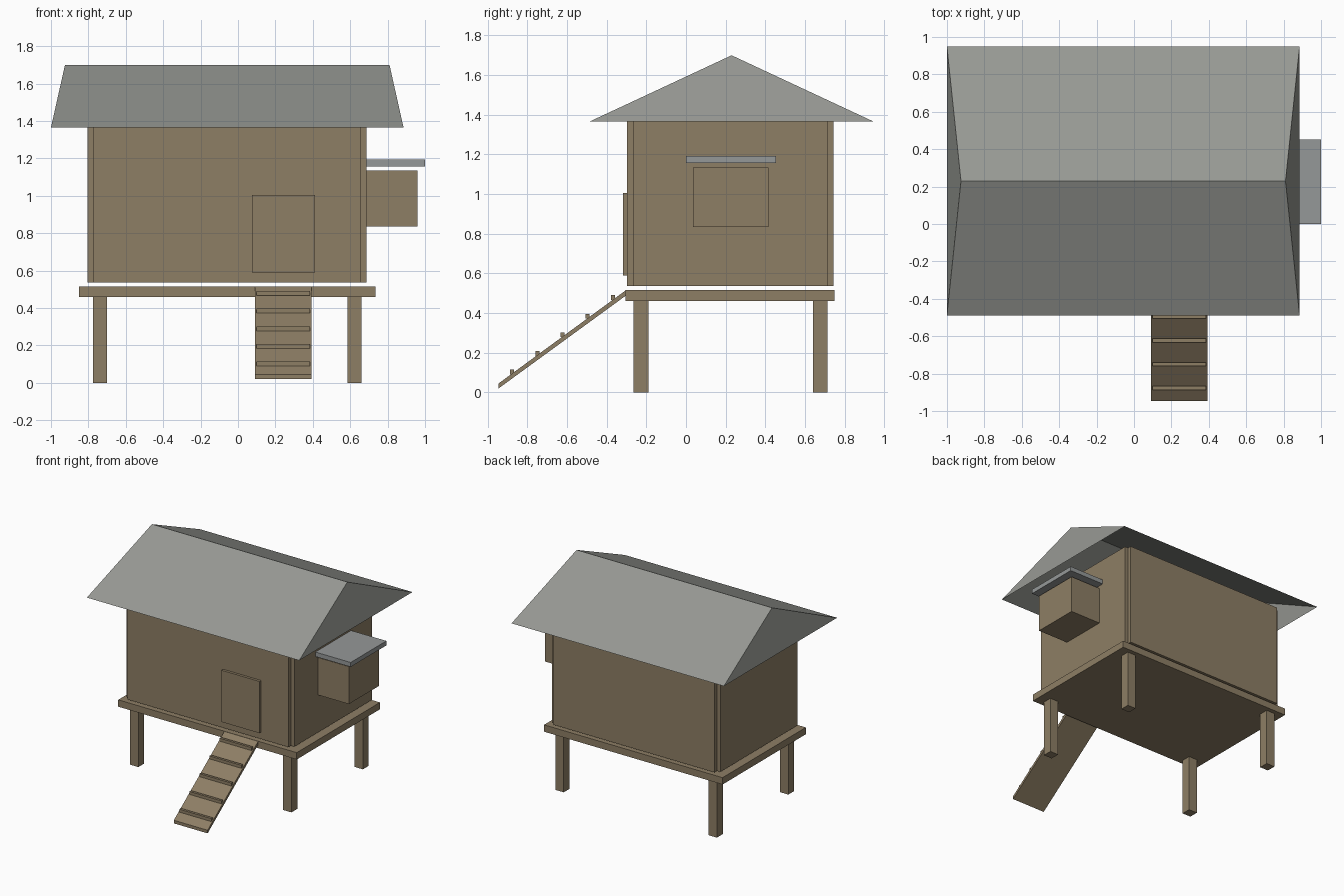
import bpy
import bmesh

default = bpy.data.objects.get("Cube")
if default:
    bpy.data.objects.remove(default, do_unlink=True)


def material(name, rgb):
    m = bpy.data.materials.new(name)
    m.use_nodes = True
    m.diffuse_color = (*rgb, 1)
    bsdf = next(n for n in m.node_tree.nodes if n.type == 'BSDF_PRINCIPLED')
    bsdf.inputs["Base Color"].default_value = (*rgb, 1)
    bsdf.inputs["Roughness"].default_value = 0.8
    return m


WOOD = material("weathered wood", (0.27, 0.21, 0.13))
ROOF = material("roof grey", (0.31, 0.32, 0.295))
LID = material("lid grey", (0.30, 0.315, 0.315))


def finish(name, bm, mat):
    mesh = bpy.data.meshes.new(name)
    bm.to_mesh(mesh)
    bm.free()
    mesh.materials.append(mat)
    obj = bpy.data.objects.new(name, mesh)
    bpy.context.collection.objects.link(obj)
    return obj


def box(name, xs, ys, zs, mat=WOOD):
    """Axis-aligned box from its low and high limits."""
    bm = bmesh.new()
    bmesh.ops.create_cube(bm, size=1)
    for v in bm.verts:
        v.co = [lim[0] if c < 0 else lim[1] for c, lim in zip(v.co, (xs, ys, zs))]
    return finish(name, bm, mat)


# Raised platform and its legs
box("platform", (-0.85, 0.735), (-0.305, 0.75), (0.46, 0.515))
for side, x in (("right", -0.775), ("left", 0.585)):
    for end, y in (("front", -0.265), ("back", 0.64)):
        box(f"{end}_{side}_leg", (x, x + 0.075), (y, y + 0.075), (0, 0.46))

# Wall panels, which leave an open notch at each corner
X0, X1, Y0, Y1, T = -0.805, 0.687, -0.297, 0.745, 0.03
HEIGHT = (0.535, 1.365)
for name, y in (("front_wall", Y0), ("back_wall", Y1 - T)):
    box(name, (X0 + T, X1 - T), (y, y + T), HEIGHT)
for name, x in (("right_wall", X0), ("left_wall", X1 - T)):
    box(name, (x, x + T), (Y0 + T, Y1 - T), HEIGHT)

# Front door
box("door", (0.075, 0.413), (-0.318, Y0), (0.59, 1.005))

# Nest box with a lid floating just above it
box("nest_box", (X1 - T, 0.96), (0.035, 0.415), (0.835, 1.135))
box("nest_box_lid", (X1, 1.0), (0.0, 0.453), (1.157, 1.193), LID)

# Hipped roof shell, open underneath
bm = bmesh.new()
a, b, c, d = [bm.verts.new((x, y, 1.365)) for x, y in
              ((-1, -0.488), (0.885, -0.488), (0.885, 0.948), (-1, 0.948))]
e, f = [bm.verts.new((x, 0.23, 1.70)) for x in (-0.925, 0.81)]
for loop in ((a, b, f, e), (b, c, f), (c, d, e, f), (d, a, e)):
    bm.faces.new(loop)
finish("roof", bm, ROOF)

# Sloping ramp extruded from its side profile
bm = bmesh.new()
profile = ((-0.945, 0.02), (-0.945, 0.045), (-0.303, 0.515), (-0.303, 0.488))
face = bm.faces.new([bm.verts.new((0.092, y, z)) for y, z in profile])
ext = bmesh.ops.extrude_face_region(bm, geom=[face])
bmesh.ops.translate(bm, vec=(0.3, 0, 0),
                    verts=[g for g in ext["geom"] if isinstance(g, bmesh.types.BMVert)])
bmesh.ops.recalc_face_normals(bm, faces=bm.faces)
finish("ramp", bm, WOOD)

# Ramp treads
for i in range(5):
    y, z = -0.877 + 0.127 * i, 0.102 + 0.094 * i
    box(f"tread_{i + 1}", (0.1, 0.384), (y - 0.01, y + 0.01), (z - 0.012, z + 0.012))
